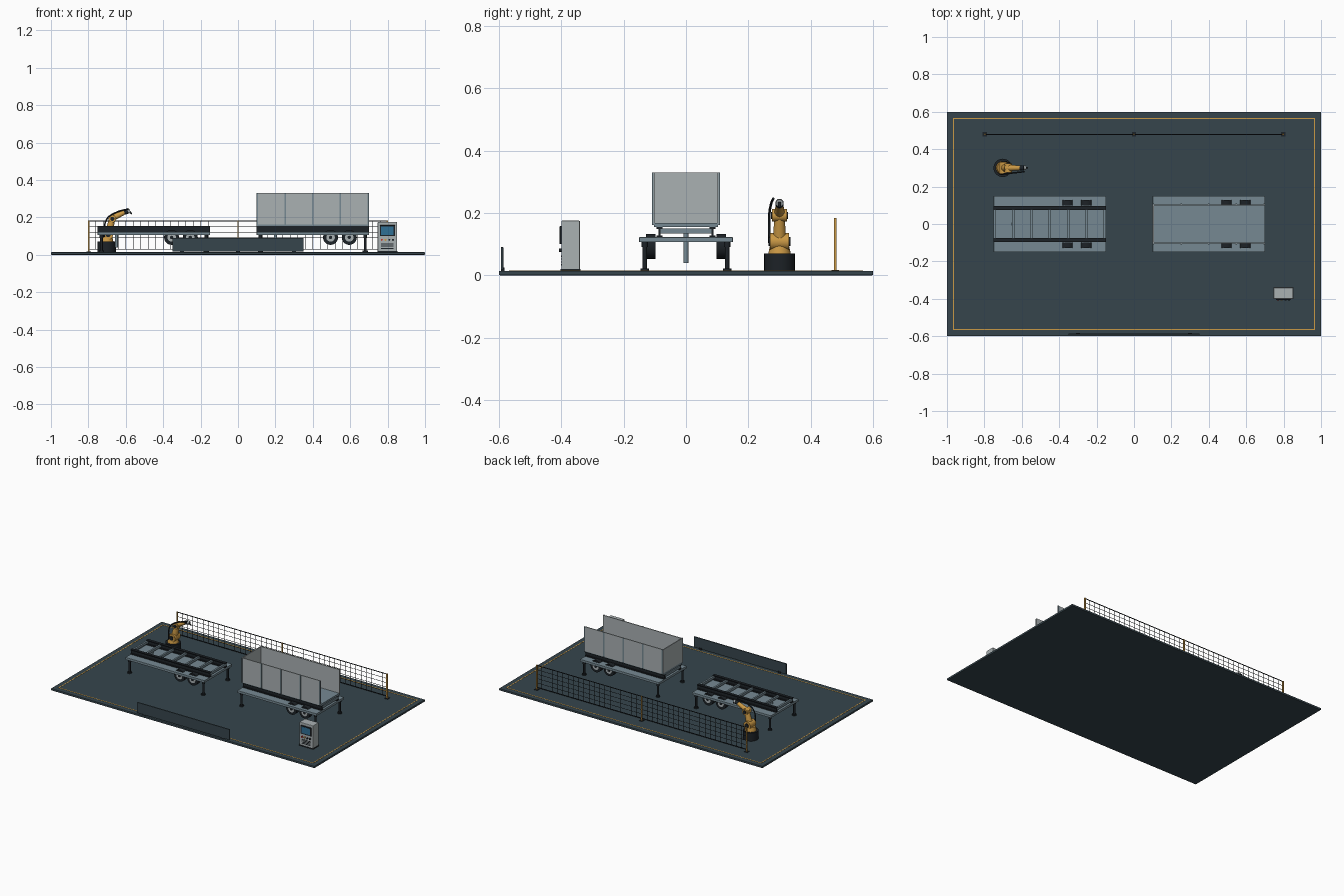
import bpy, math
from mathutils import Vector

if "Cube" in bpy.data.objects:
    bpy.data.objects.remove(bpy.data.objects["Cube"])

def mat(name, r, g, b):
    m = bpy.data.materials.new(name)
    m.diffuse_color = (r, g, b, 1)
    m.use_nodes = True
    m.node_tree.nodes["Principled BSDF"].inputs["Base Color"].default_value = m.diffuse_color
    return m

FLOOR = mat("floor_slate", .037, .06, .073)
STEEL = mat("blue_steel", .18, .25, .29)
LIGHT = mat("light_grey", .40, .44, .45)
DARK = mat("near_black", .012, .016, .02)
ORANGE = mat("orange", .60, .32, .06)
SCREEN = mat("screen_blue", .03, .16, .30)
RED = mat("red", .6, .03, .02)

def finish(o, name, m):
    o.name = name
    o.data.materials.append(m)
    return o

def box(name, x0, x1, y0, y1, z0, z1, m, bevel=0):
    bpy.ops.mesh.primitive_cube_add(size=1, location=((x0+x1)/2, (y0+y1)/2, (z0+z1)/2))
    o = bpy.context.object
    o.scale = (x1-x0, y1-y0, z1-z0)
    bpy.ops.object.transform_apply(location=False, rotation=False, scale=True)
    if bevel:
        b = o.modifiers.new("bevel", 'BEVEL')
        b.width, b.segments = bevel, 2
    return finish(o, name, m)

def rod(name, a, b, r, m, r2=None, n=24):
    a, b = Vector(a), Vector(b)
    d = b - a
    bpy.ops.mesh.primitive_cone_add(vertices=n, radius1=r, radius2=r if r2 is None else r2,
                                    depth=d.length, location=(a+b)/2)
    o = bpy.context.object
    o.rotation_euler = d.to_track_quat('Z', 'Y').to_euler()
    bpy.ops.object.shade_smooth_by_angle(angle=math.radians(35))
    return finish(o, name, m)

# floor slab and safety line
F = .014
box("floor_slab", -1, 1, -.6, .6, 0, F, FLOOR, .003)
for s in (-1, 1):
    box("floor_line_long", -.968, .968, s*.565-.003, s*.565+.003, F, F+.001, ORANGE)
    box("floor_line_short", s*.965-.003, s*.965+.003, -.565, .565, F, F+.001, ORANGE)

# front sign board
box("sign_board", -.35, .35, -.594, -.586, .018, .09, FLOOR, .001)
for x in (-.3, .3):
    box("sign_foot", x-.01, x+.01, -.593, -.583, F, .025, DARK)

# mesh fence
for x in (-.797, 0, .797):
    box("fence_post", x-.004, x+.004, .475, .483, F, .183, ORANGE)
    box("fence_foot", x-.012, x+.012, .467, .491, F, F+.003, DARK)
for i in range(6):
    z = .03 + i*.15/5
    t = .002 if i in (0, 5) else .001
    box("fence_horizontal", -.797, .797, .479-t, .479+t, z-t, z+t, DARK)
for i in range(1, 40):
    x = -.8 + i*.04
    box("fence_vertical", x-.001, x+.001, .478, .48, .03, .18, DARK)

# trailer on a work stand
def trailer(cx):
    box("stand_deck", cx-.3, cx+.3, -.15, .15, .106, .122, STEEL, .001)
    for s in (-1, 1):
        for lx in (-.28, .28):
            p = (cx+lx, s*.132)
            rod("stand_leg", (*p, F), (*p, .106), .007, DARK, n=16)
            rod("leg_foot", (*p, F), (*p, F+.008), .014, DARK, n=16)
            rod("leg_collar", (*p, .09), (*p, .106), .01, DARK, n=16)
        # I-beam rails
        y = s*.085
        box("rail_web", cx-.3, cx+.3, y-.003, y+.003, .122, .152, DARK)
        box("rail_top_flange", cx-.3, cx+.3, y-.01, y+.01, .149, .155, DARK)
        box("rail_bottom_flange", cx-.3, cx+.3, y-.01, y+.01, .122, .128, DARK)
        # tandem wheels
        for wx in (.095, .195):
            x, z = cx+wx, .093
            rod("tyre", (x, s*.098, z), (x, s*.128, z), .040, DARK, n=32)
            rod("wheel_rim", (x, s*.1, z), (x, s*.13, z), .023, LIGHT)
            rod("wheel_hub", (x, s*.12, z), (x, s*.133, z), .009, DARK, n=16)
    for i in range(7):
        x = cx - .294 + i*.098
        box("crossmember", x-.006, x+.006, -.082, .082, .134, .150, STEEL)
    rod("coupling_pin", (cx-.2, 0, .04), (cx-.2, 0, .134), .008, STEEL, n=16)

trailer(-.45)
trailer(.4)

# open-backed body on the right trailer
box("body_floor", .1, .7, -.102, .102, .155, .168, STEEL)
box("body_front_wall", .1, .106, -.1, .1, .165, .33, LIGHT)
for s in (-1, 1):
    y = sorted((s*.099, s*.105))
    box("body_side_wall", .1, .7, *y, .162, .33, LIGHT)
    for i in range(5):
        x = .104 + i*.148
        box("body_side_rib", x-.004, x+.004, *sorted((s*.104, s*.109)), .162, .33, STEEL)

# control cabinet
box("cabinet", .747, .85, -.4, -.34, F, .175, LIGHT, .003)
box("cabinet_plinth", .745, .852, -.402, -.338, F, .02, DARK)
box("screen_bezel", .758, .839, -.405, -.398, .1, .158, DARK, .001)
box("screen", .765, .832, -.4065, -.403, .107, .151, SCREEN)
for i, m in enumerate((RED, ORANGE, DARK, DARK)):
    x = .769 + i*.02
    rod("button", (x, -.398, .08), (x, -.408, .08), .0055, m, n=16)
for i in range(4):
    box("vent_slot", .765, .832, -.4015, -.399, .032+i*.009, .036+i*.009, DARK)

# robot arm
Y = .3
rod("robot_base", (-.702, Y, F), (-.702, Y, .07), .049, DARK, n=32)
rod("robot_turret", (-.702, Y, .07), (-.702, Y, .098), .036, ORANGE, .03)
rod("robot_shoulder", (-.694, Y-.031, .108), (-.694, Y+.031, .108), .027, ORANGE)
rod("shoulder_motor", (-.694, Y-.036, .108), (-.694, Y+.036, .108), .014, DARK)
rod("robot_lower_arm", (-.694, Y, .108), (-.672, Y, .192), .022, ORANGE, .016)
rod("robot_elbow", (-.672, Y-.024, .192), (-.672, Y+.024, .192), .02, ORANGE)
rod("elbow_motor", (-.672, Y-.028, .192), (-.672, Y+.028, .192), .011, DARK)
rod("robot_forearm", (-.685, Y, .19), (-.605, Y, .228), .018, ORANGE, .012)
rod("robot_wrist", (-.608, Y, .227), (-.588, Y, .233), .013, DARK)
rod("robot_flange", (-.59, Y, .233), (-.578, Y, .231), .012, LIGHT)
rod("robot_tool", (-.58, Y, .232), (-.568, Y, .217), .006, DARK, .003, n=16)

# hose along the arm
c = bpy.data.curves.new("robot_hose", 'CURVE')
c.dimensions, c.bevel_depth, c.bevel_resolution, c.resolution_u = '3D', .004, 2, 6
c.use_fill_caps = True
sp = c.splines.new('BEZIER')
pts = [(-.715, .268, .095), (-.702, .267, .19), (-.655, .272, .225), (-.585, .28, .246)]
sp.bezier_points.add(len(pts)-1)
for b, p in zip(sp.bezier_points, pts):
    b.co = p
    b.handle_left_type = b.handle_right_type = 'AUTO'
hose = bpy.data.objects.new("robot_hose", c)
bpy.context.collection.objects.link(hose)
c.materials.append(DARK)
